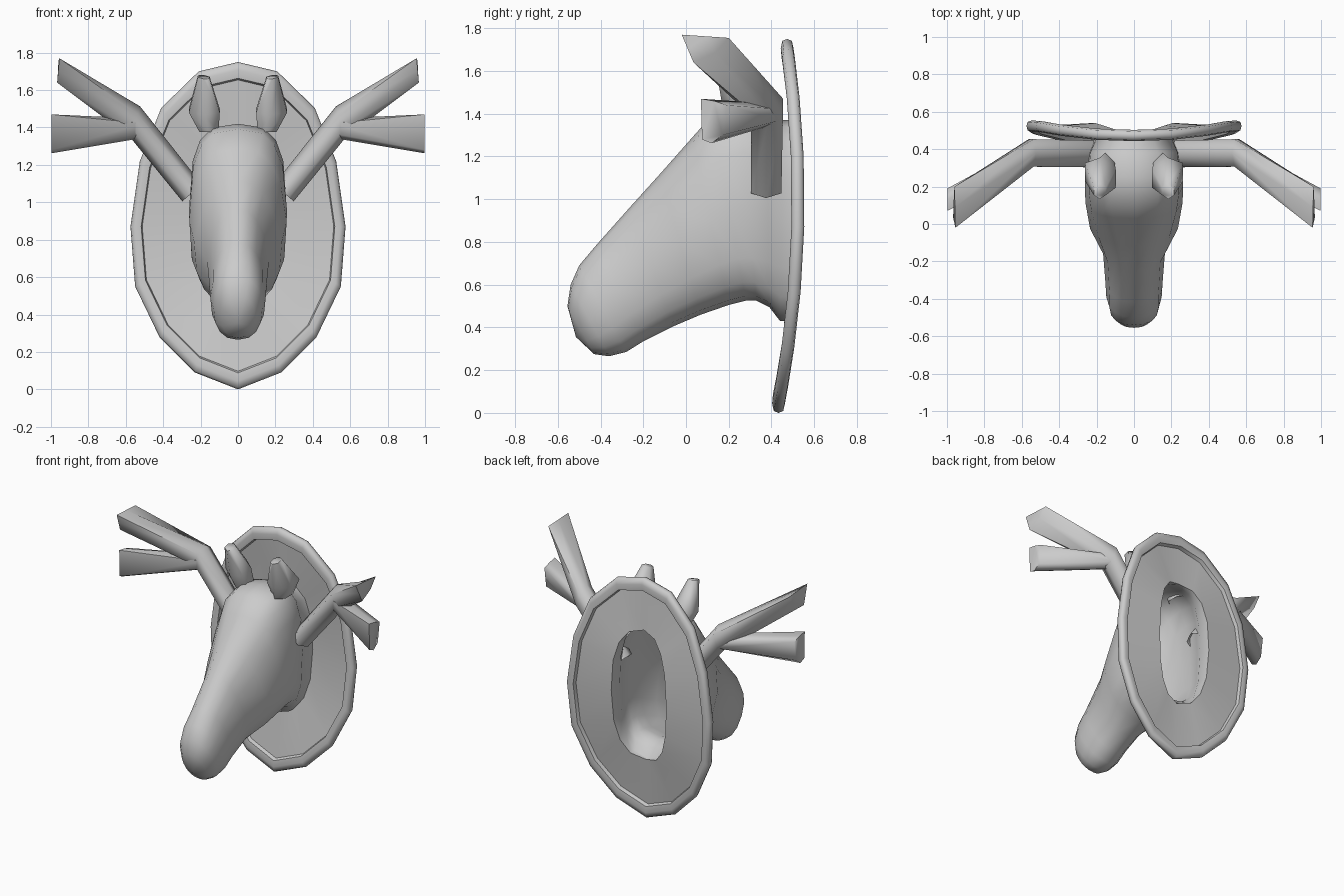
import bpy, bmesh, math
from mathutils import Vector

if "Cube" in bpy.data.objects:
    bpy.data.objects.remove(bpy.data.objects["Cube"])

N = 16


def loft(name, rings, cap_end=False, tip=None, angle=40):
    """Skin a list of equal-length vertex rings into one object."""
    bm = bmesh.new()
    vs = [[bm.verts.new(p) for p in r] for r in rings]
    n = len(rings[0])
    for a, b in zip(vs, vs[1:]):
        for i in range(n):
            j = (i + 1) % n
            bm.faces.new((a[i], a[j], b[j], b[i]))
    if tip:
        t = bm.verts.new(tip)
        for i in range(n):
            bm.faces.new((t, vs[0][(i + 1) % n], vs[0][i]))
    if cap_end:
        bm.faces.new(vs[-1])
    bmesh.ops.recalc_face_normals(bm, faces=bm.faces)
    me = bpy.data.meshes.new(name)
    bm.to_mesh(me)
    bm.free()
    ob = bpy.data.objects.new(name, me)
    bpy.context.collection.objects.link(ob)
    bpy.ops.object.select_all(action='DESELECT')
    ob.select_set(True)
    bpy.context.view_layer.objects.active = ob
    bpy.ops.object.shade_smooth_by_angle(angle=math.radians(angle))
    return ob


def head_ring(ty, tz, by, bz, w, e, q):
    """Cross-section: top point, bottom point, half width, squareness, narrowing of the top."""
    pts = []
    for k in range(N):
        a = 2 * math.pi * k / N
        s, c = math.sin(a), math.cos(a)
        x = w * math.copysign(abs(s) ** e, s) * (1 - q * max(0, c))
        if k == N // 2:
            x = 0
        t = 0.5 - 0.5 * math.copysign(abs(c) ** min(e, .85), c)
        pts.append(Vector((x, ty + (by - ty) * t, tz + (bz - tz) * t)))
    return pts


# Head and neck, muzzle to wall
sections = [(-0.555, 0.50, -0.43, 0.275, 0.09, .85, 0), (-0.54, 0.60, -0.36, 0.265, 0.13, .85, 0),
            (-0.50, 0.69, -0.28, 0.285, 0.148, .85, .1), (-0.42, 0.785, -0.20, 0.335, 0.153, .85, .2),
            (-0.26, 0.965, -0.06, 0.405, 0.165, .8, .25), (-0.12, 1.12, 0.07, 0.46, 0.235, .75, .38),
            (0.03, 1.29, 0.20, 0.505, 0.26, .68, .2), (0.12, 1.39, 0.28, 0.525, 0.262, .64, .1),
            (0.25, 1.42, 0.33, 0.525, 0.26, .62, 0.05), (0.38, 1.40, 0.39, 0.495, 0.245, .66, 0),
            (0.46, 1.37, 0.44, 0.43, 0.215, .8, 0)]
rings = [head_ring(*s) for s in sections]

# Opening at the back of the neck, bowed backwards at the sides
hole = []
for k, p in enumerate(rings[-1]):
    s = abs(math.sin(2 * math.pi * k / N))
    hole.append(Vector((p.x * 1.02, p.y + .02 + .07 * s, p.z)))
loft("head", rings + [hole], tip=(0, -0.515, 0.355), angle=60)

# Oval plaque: dished panel with a raised rim, open behind the neck
half = [(0, 1.75), (.21, 1.70), (.41, 1.505), (.525, 1.22), (.575, .87),
        (.55, .55), (.42, .28), (.23, .09), (0, .0)]
outline = half + [(-x, z) for x, z in half[-2:0:-1]]


def plaque_ring(s, dy):
    return [Vector((x * s, 0.525 - 0.092 * (z - 1.0) ** 2 + dy, 0.88 + (z - 0.88) * s))
            for x, z in outline]


rim = [(.89, 0), (.90, -.026), (.95, -.03), (.99, -.022), (1, .0),
       (.99, .022), (.95, .03), (.90, .026), (.89, 0)]
inner = plaque_ring(.89, 0)
loft("plaque_panel", [hole, inner], angle=60)
loft("plaque_rim", [plaque_ring(*r) for r in rim], angle=60)


def branch(name, secs, side, tip=None):
    """Six-sided tube through sections (centre, two half axes), with an optional explicit end ring."""
    rs = []
    for c, u, v in secs:
        rs.append([Vector(c) + (Vector(u) * math.cos(a) + Vector(v) * math.sin(a)) * 1.06
                   for a in (math.radians(60 * k + 30) for k in range(6))])
    if tip:
        rs.append([Vector(p) for p in tip])
    rs = [[Vector((p.x * side, p.y, p.z)) for p in r] for r in rs]
    return loft(name, rs, True, angle=75)


for side, tag in ((1, "right"), (-1, "left")):
    # Antler beam and upper tine in one bent tube with a slanted three-cornered end
    a, b, c = Vector((.955, -.02, 1.77)), Vector((.96, .2, 1.755)), Vector((.967, .035, 1.64))
    branch("antler_" + tag, [
        ((.245, .375, 1.05), (0, .078, 0), (-.05, 0, .042)),
        ((.55, .38, 1.43), (0, .08, 0), (-.025, 0, .078))], side,
        [b, (a + b) / 2, a, a.lerp(c, .5), c, (b + c) / 2 + Vector((0, .02, -.01))])
    # Lower flared tine
    branch("antler_tine_" + tag, [
        ((.52, .385, 1.395), (.02, .06, 0), (0, 0, .05))], side,
        [(.998, .19, 1.44), (.998, .13, 1.46), (.998, .07, 1.47),
         (.998, .075, 1.28), (.998, .12, 1.262), (.998, .17, 1.30)])
    # Ear leaning forward
    branch("ear_" + tag, [
        ((.155, .29, 1.375), (.055, 0, 0), (0, .085, 0)),
        ((.18, .26, 1.49), (.09, .02, 0), (0, .09, .02)),
        ((.183, .175, 1.67), (.034, 0, .004), (0, .04, .01))], side)
